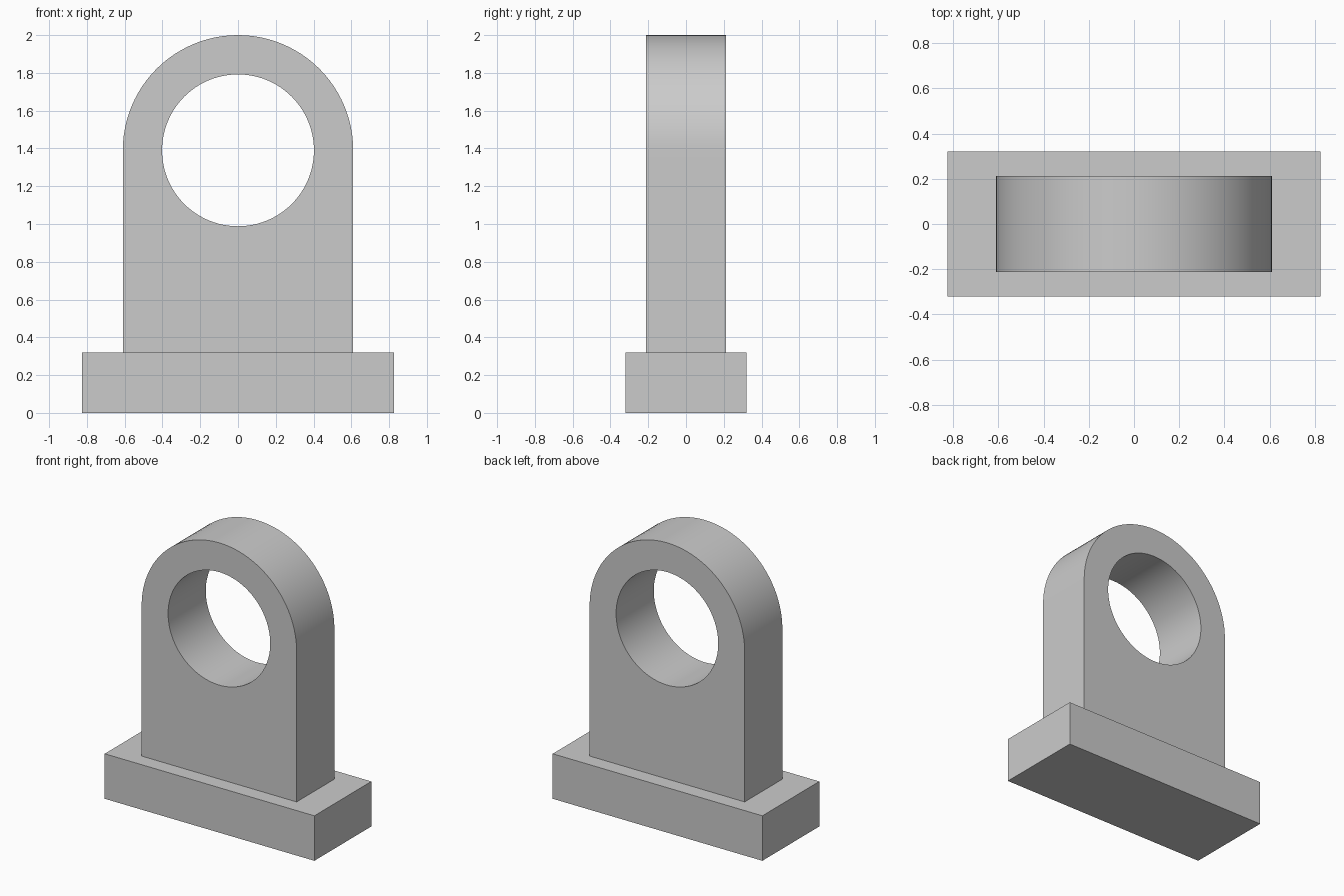
import bpy
import bmesh
from math import cos, sin, tau, radians

cube = bpy.data.objects.get("Cube")
if cube:
    bpy.data.objects.remove(cube, do_unlink=True)

# Dimensions
BASE = (1.65, 0.64, 0.32)      # width, depth, height of the foot
HALF_W, HALF_D = 0.61, 0.212   # upright half width and half depth
BORE_Z, BORE_R = 1.39, 0.402   # bore centre height and radius
SEGMENTS = 96

# Single grey material
grey = bpy.data.materials.new("plain grey")
grey.use_nodes = True
colour = (0.6, 0.6, 0.6, 1)
grey.diffuse_color = colour
grey.node_tree.nodes["Principled BSDF"].inputs["Base Color"].default_value = colour


def finish(name, bm):
    bmesh.ops.recalc_face_normals(bm, faces=bm.faces)
    mesh = bpy.data.meshes.new(name)
    bm.to_mesh(mesh)
    bm.free()
    mesh.materials.append(grey)
    obj = bpy.data.objects.new(name, mesh)
    bpy.context.collection.objects.link(obj)
    return obj


# Base block
bm = bmesh.new()
bmesh.ops.create_cube(bm, size=1)
for v in bm.verts:
    v.co = [c * s for c, s in zip(v.co, BASE)]
    v.co.z += BASE[2] / 2
finish("base_block", bm)


def outline(angle):
    """Point on the arched outline, relative to the bore centre."""
    c, s = cos(angle), sin(angle)
    if s >= -1e-6:
        return HALF_W * c, HALF_W * s
    drop = BORE_Z - BASE[2]
    reach = min(HALF_W / max(abs(c), 1e-6), drop / abs(s))
    x, z = reach * c, reach * s
    # Snap the nearest point on each side to the square lower corner
    if abs(abs(x) - HALF_W) < 0.025 and z + drop < 0.025:
        return (HALF_W if x > 0 else -HALF_W), -drop
    return x, z


# Arched upright: ring of faces around the bore, extruded through its depth
bm = bmesh.new()
outer, inner = [], []
for i in range(SEGMENTS):
    a = tau * i / SEGMENTS
    x, z = outline(a)
    outer.append(bm.verts.new((x, -HALF_D, BORE_Z + z)))
    inner.append(bm.verts.new((BORE_R * cos(a), -HALF_D, BORE_Z + BORE_R * sin(a))))
for i in range(SEGMENTS):
    j = (i + 1) % SEGMENTS
    bm.faces.new((outer[i], outer[j], inner[j], inner[i]))
front = bm.faces[:]
result = bmesh.ops.extrude_face_region(bm, geom=front, use_keep_orig=True)
moved = [g for g in result["geom"] if isinstance(g, bmesh.types.BMVert)]
bmesh.ops.translate(bm, verts=moved, vec=(0, 2 * HALF_D, 0))
upright = finish("arched_upright", bm)

# Smooth the arch and bore, keep the rims sharp
bpy.ops.object.select_all(action='DESELECT')
upright.select_set(True)
bpy.context.view_layer.objects.active = upright
bpy.ops.object.shade_smooth_by_angle(angle=radians(30))
